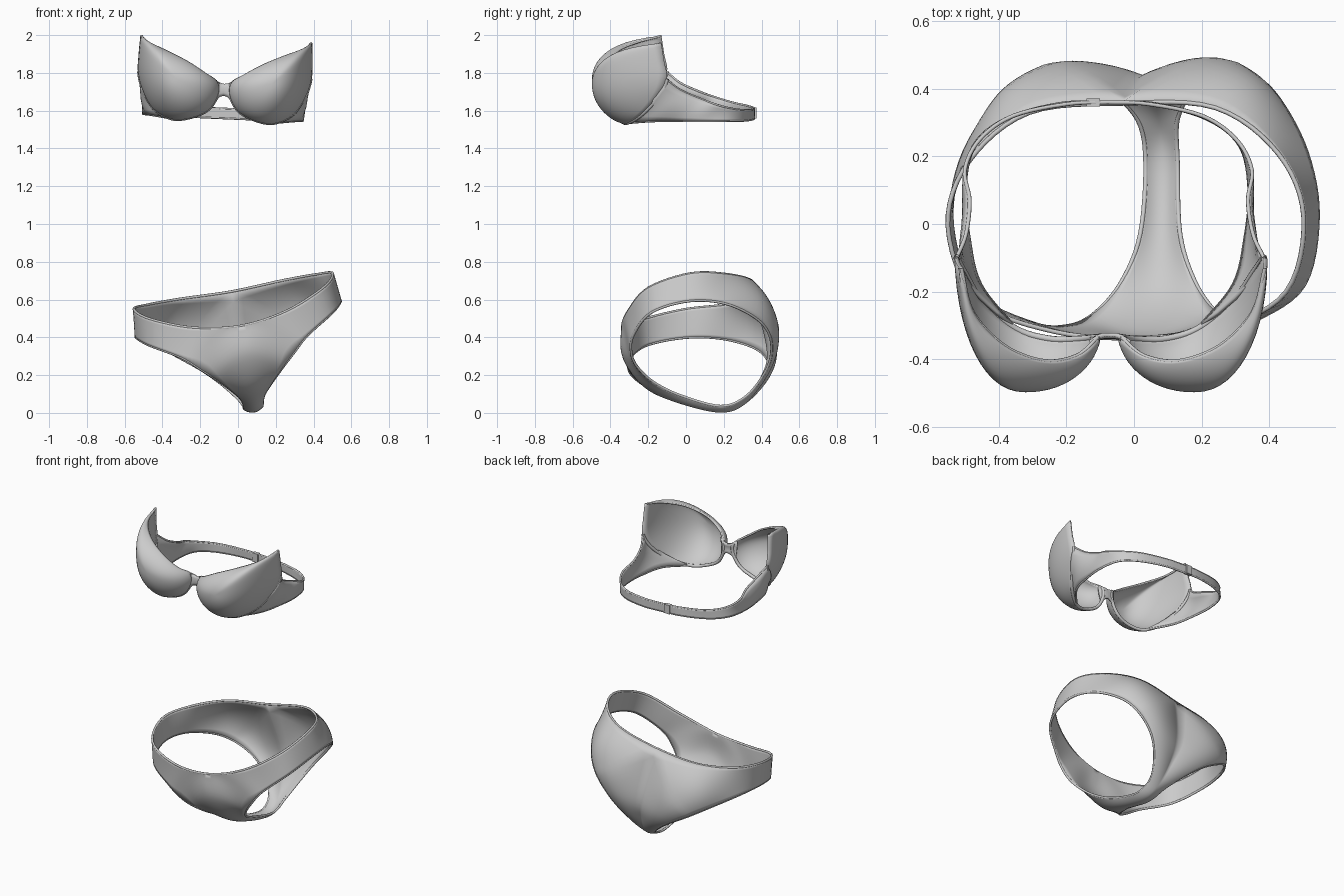
import bpy, bmesh, math
from mathutils import Vector

if "Cube" in bpy.data.objects:
    bpy.data.objects.remove(bpy.data.objects["Cube"])

V = Vector
BRA = ((-0.148, 0, 0), (0, math.radians(2.5), 0))
PANTS = ((0.09, 0, 0.008), (0, math.radians(-10.2), math.radians(1.5)))


def spline(pts, n=6):
    """Catmull-Rom through pts[1]..pts[-2]; the two end points only steer."""
    out = []
    for p0, p1, p2, p3 in zip(pts, pts[1:], pts[2:], pts[3:]):
        for k in range(n):
            t = k / n
            out.append(0.5 * (2 * p1 + (p2 - p0) * t + (2 * p0 - 5 * p1 + 4 * p2 - p3) * t * t
                              + (3 * p1 - p0 - 3 * p2 + p3) * t ** 3))
    return out + [pts[-2].copy()]


def run(pts, n=6):
    return spline([2 * pts[0] - pts[1]] + pts + [2 * pts[-1] - pts[-2]], n)


def loop(pts, n=6):
    return spline(pts[-1:] + pts + pts[:2], n)[:-1]


def flip(p):
    return V((-p.x, p.y, p.z))


def place(ob, frame):
    ob.location, ob.rotation_euler = frame


def skin(name, rows, frame, closed=False, pole=None, thick=0.012):
    """Mirrored cloth surface from rows of points."""
    bm = bmesh.new()
    grid = [[bm.verts.new(p) for p in r] for r in rows]
    n = len(rows[0])
    for a, b in zip(grid, grid[1:]):
        for i in range(n if closed else n - 1):
            j = (i + 1) % n
            bm.faces.new((a[i], a[j], b[j], b[i]))
    if pole:
        c = bm.verts.new(pole)
        for i in range(n):
            bm.faces.new((grid[-1][i], grid[-1][(i + 1) % n], c))
    bmesh.ops.recalc_face_normals(bm, faces=bm.faces)
    me = bpy.data.meshes.new(name)
    bm.to_mesh(me)
    bm.free()
    me.shade_smooth()
    ob = bpy.data.objects.new(name, me)
    bpy.context.collection.objects.link(ob)
    place(ob, frame)
    ob.modifiers.new("mirror", 'MIRROR').merge_threshold = 0.001
    s = ob.modifiers.new("cloth", 'SOLIDIFY')
    s.thickness, s.offset = thick, 0


def loft(a, m, b, steps=10):
    """Rows blended quadratically from a through m to b."""
    rows = []
    for k in range(steps + 1):
        t = k / steps
        wa, wm, wb = (1 - t) * (1 - 2 * t), 4 * t * (1 - t), t * (2 * t - 1)
        rows.append([p * wa + q * wm + r * wb for p, q, r in zip(a, m, b)])
    return rows


def hem(name, pts, frame, closed=False, radius=0.007):
    """Rolled edge on both sides."""
    for side, f in (("right", lambda p: p), ("left", flip)):
        cu = bpy.data.curves.new(name, 'CURVE')
        cu.dimensions, cu.bevel_depth, cu.bevel_resolution = '3D', radius, 2
        sp = cu.splines.new('POLY')
        sp.points.add(len(pts) - 1)
        for q, p in zip(sp.points, pts):
            q.co = (*f(p), 1)
        sp.use_cyclic_u = closed
        sp.use_smooth = True
        ob = bpy.data.objects.new(f"{side}_{name}", cu)
        bpy.context.collection.objects.link(ob)
        place(ob, frame)


# Briefs: waist and centre line (outer) lofted to the leg opening (inner)
outer = [V(p) for p in (
    (0, .36, .645), (.28, .34, .655), (.465, .2, .655), (.535, .01, .645), (.465, -.21, .58),
    (.25, -.31, .495), (0, -.335, .46), (0, -.33, .30), (0, -.22, .14), (0, -.05, .055),
    (0, .18, 0), (0, .31, .045), (0, .40, .18), (0, .435, .33))]
leg = [V(p) for p in (
    (.335, .435, .35), (.43, .36, .425), (.52, .2, .485), (.55, .01, .495), (.495, -.19, .445),
    (.34, -.285, .35), (.25, -.295, .27), (.18, -.26, .205), (.11, -.17, .135), (.06, -.03, .075),
    (.048, .18, .02), (.06, .31, .065), (.13, .40, .16), (.22, .445, .255))]
mid = [(o + l) / 2 for o, l in zip(outer, leg)]
for i in range(6, 12):
    mid[i].yz = outer[i].yz * 0.75 + leg[i].yz * 0.25
for i, p in {0: (.215, .472, .46), 1: (.37, .395, .54), 12: (.07, .415, .165), 13: (.14, .475, .30)}.items():
    mid[i] = V(p)
waist = spline([flip(outer[1])] + outer[:7] + [flip(outer[5])])
centre = run(outer[6:] + outer[:1])
leg_edge = loop(leg)
skin("briefs", loft(waist + centre[1:-1], loop(mid), leg_edge), PANTS, closed=True)
hem("waist_hem", waist, PANTS)
hem("leg_hem", leg_edge, PANTS, closed=True)

# Bra cups: rim loop domed towards an apex, rings rounding off inwards
rim = [V(p) for p in (
    (.45, -.13, 1.978), (.415, -.26, 1.945), (.32, -.36, 1.905), (.20, -.405, 1.85),
    (.10, -.39, 1.79), (.04, -.34, 1.75), (.035, -.335, 1.685), (.08, -.34, 1.605),
    (.17, -.34, 1.56), (.27, -.31, 1.548), (.37, -.23, 1.60), (.43, -.14, 1.70),
    (.455, -.10, 1.79), (.455, -.115, 1.88))]
apex = V((.25, -.492, 1.755))
# the top corner stays sharp
rim_edge = run(rim + rim[:1])[:-1]
rows, ring = [], rim_edge
for k in range(14):
    a = math.pi / 2 * (1 - k / 14)
    r, d = math.sin(a) ** 0.9, math.cos(a)
    rows.append([V((apex.x + (p.x - apex.x) * r, p.y + (apex.y - p.y) * d,
                    apex.z + (p.z - apex.z) * r)) for p in ring])
    for _ in range(8):
        ring = [(ring[i - 1] + 2 * p + ring[(i + 1) % len(ring)]) / 4 for i, p in enumerate(ring)]
skin("bra_cups", rows, BRA, closed=True, pole=apex)
hem("underwire", rim_edge[30:73], BRA, radius=0.01)
hem("cup_top_hem", rim_edge[:31], BRA, radius=0.006)

# Bra band: wings tapering to the back
top = [V(p) for p in (
    (.455, -.10, 1.785), (.425, -.03, 1.73), (.412, .07, 1.685), (.425, .16, 1.652),
    (.38, .25, 1.627), (.28, .32, 1.616), (.12, .355, 1.612), (0, .36, 1.612))]
low = [V(p) for p in (
    (.27, -.31, 1.548), (.375, -.18, 1.562), (.41, -.04, 1.565), (.422, .1, 1.565),
    (.395, .23, 1.565), (.30, .31, 1.562), (.14, .355, 1.562), (0, .36, 1.562))]
band_mid = [(t + b) / 2 + V((.05, .02, 0)) * max(0, 1 - i / 3) for i, (t, b) in enumerate(zip(top, low))]
top_edge, low_edge = run(top), run(low)
skin("bra_band", loft(top_edge, run(band_mid), low_edge, 6), BRA, thick=0.01)
hem("band_top_hem", top_edge, BRA, radius=0.006)
hem("band_low_hem", low_edge, BRA, radius=0.006)

# Bridge between the cups
b_top = run([V(p) for p in ((0, -.328, 1.742), (.025, -.33, 1.748), (.06, -.35, 1.765))])
b_low = run([V(p) for p in ((0, -.328, 1.682), (.025, -.33, 1.672), (.05, -.335, 1.64))])
skin("bridge", loft(b_top, [(p + q) / 2 + V((0, -.006, 0)) for p, q in zip(b_top, b_low)], b_low, 4), BRA)

# Back clasp
bpy.ops.mesh.primitive_cube_add(size=1, location=(-.12, .36, 1.588))
clasp = bpy.context.object
clasp.name = "back_clasp"
clasp.scale = (.04, .024, .058)
bev = clasp.modifiers.new("bevel", 'BEVEL')
bev.width, bev.segments = 0.004, 2
